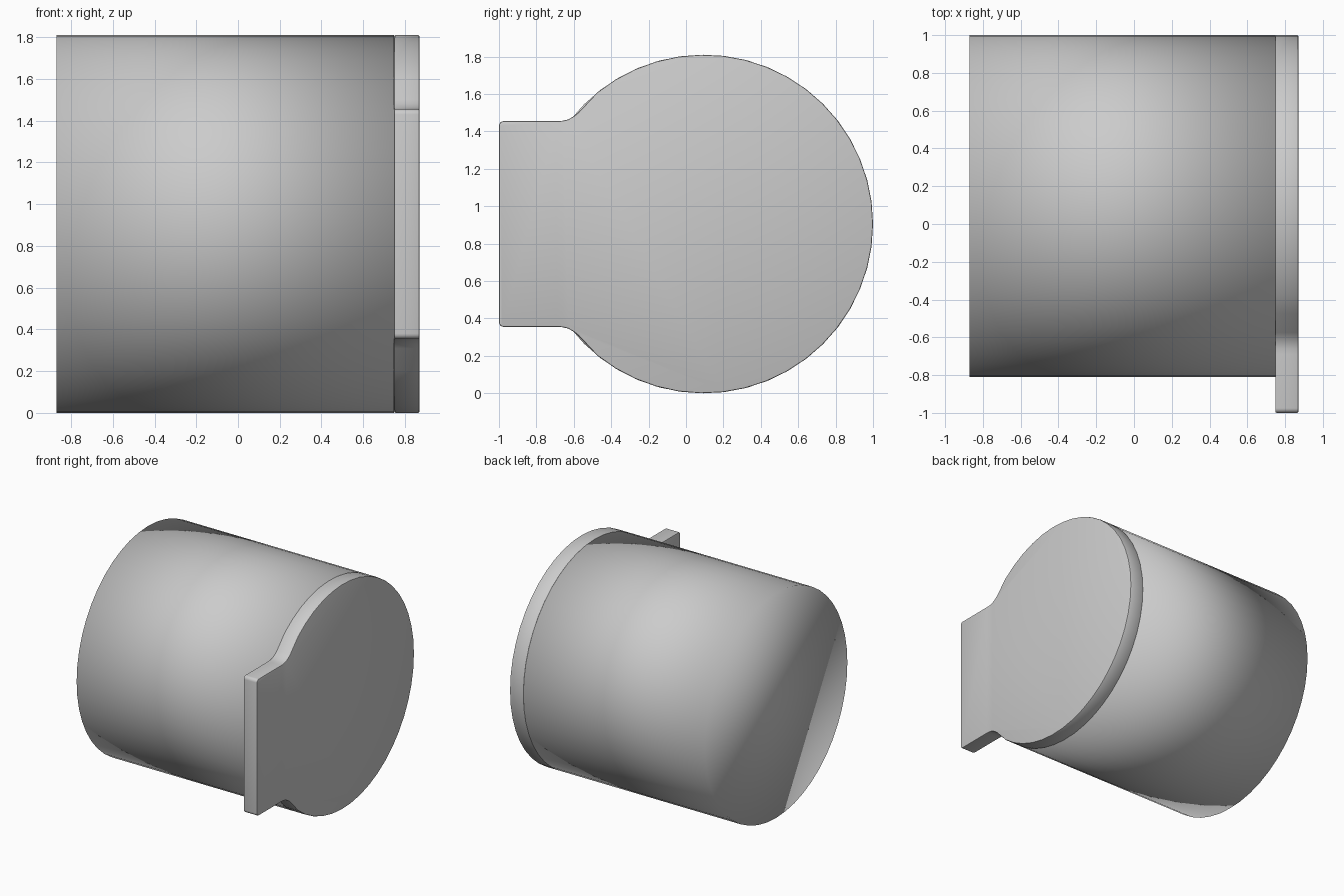
import bpy, bmesh, math

if "Cube" in bpy.data.objects:
    bpy.data.objects.remove(bpy.data.objects["Cube"])

R, CY, CZ = 0.905, 0.095, 0.905      # shared drum radius and axis position
X0, X1, X2 = -0.87, 0.748, 0.87      # drum back, plate back, plate front
SEG = 48


def extrude_profile(name, profile, xa, xb):
    """Solid between xa and xb from a closed (y, z) outline, with vertices on the outline."""
    bm = bmesh.new()
    face = bm.faces.new([bm.verts.new((xa, y, z)) for y, z in profile])
    ret = bmesh.ops.extrude_face_region(bm, geom=[face])
    moved = [g for g in ret["geom"] if isinstance(g, bmesh.types.BMVert)]
    bmesh.ops.translate(bm, verts=moved, vec=(xb - xa, 0, 0))
    bmesh.ops.recalc_face_normals(bm, faces=bm.faces[:])
    mesh = bpy.data.meshes.new(name)
    bm.to_mesh(mesh)
    bm.free()
    obj = bpy.data.objects.new(name, mesh)
    bpy.context.collection.objects.link(obj)
    bpy.ops.object.select_all(action='DESELECT')
    obj.select_set(True)
    bpy.context.view_layer.objects.active = obj
    return obj


def on_circle(angle):
    return (CY + R * math.cos(angle), CZ + R * math.sin(angle))


# Drum: a plain cylinder lying along x, smooth shaded across its end
extrude_profile("drum", [on_circle(2 * math.pi * i / SEG) for i in range(SEG)], X0, X1)
bpy.ops.object.shade_smooth()

# End plate: round disc that flows into a square tab, upper half mirrored below
arc_end = math.radians(129)
n = 17
upper = [on_circle(arc_end * i / n) for i in range(n + 1)]
upper += [(-0.575, 1.501), (-0.60, 1.481), (-0.63, 1.464), (-0.66, 1.457), (-0.69, 1.455)]
cr = 0.025                           # tab corner radius
for i in range(5):
    a = math.pi / 2 * (1 + i / 4)
    upper.append((-1.0 + cr + cr * math.cos(a), 1.455 - cr + cr * math.sin(a)))
lower = [(y, 2 * CZ - z) for y, z in reversed(upper[1:])]
plate = extrude_profile("end_plate", upper + lower, X1, X2)

# Softened plate rim
bevel = plate.modifiers.new("rim_bevel", 'BEVEL')
bevel.width = 0.007
bevel.segments = 2
bevel.limit_method = 'ANGLE'
bevel.angle_limit = math.radians(60)
bpy.ops.object.modifier_apply(modifier=bevel.name)
bpy.ops.object.shade_smooth_by_angle(angle=math.radians(35))
